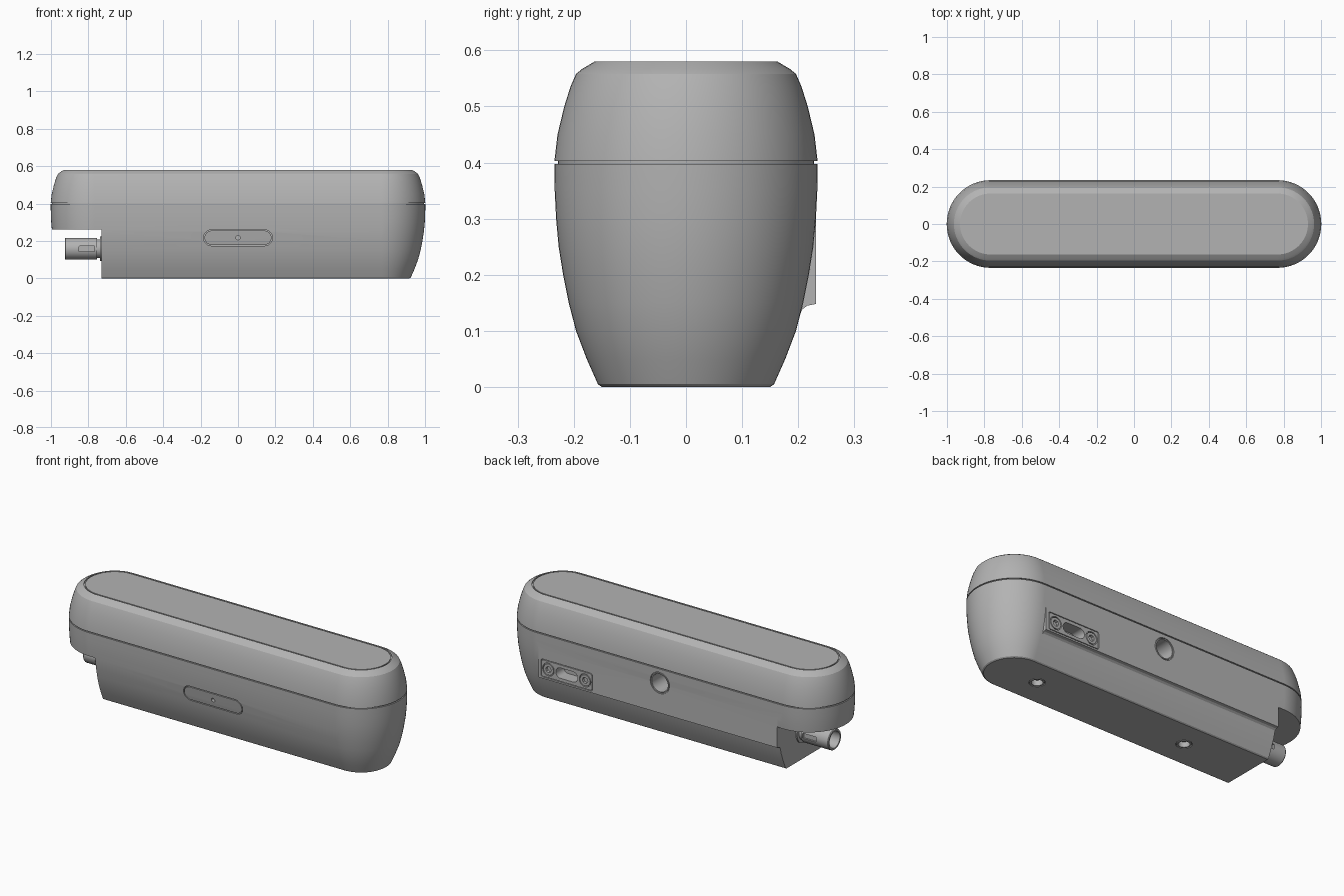
import bpy, bmesh, math

if "Cube" in bpy.data.objects:
    bpy.data.objects.remove(bpy.data.objects["Cube"], do_unlink=True)

grey = bpy.data.materials.new("satin_grey")
grey.use_nodes = True
grey.diffuse_color = (0.45, 0.45, 0.45, 1)
grey.node_tree.nodes["Principled BSDF"].inputs["Base Color"].default_value = (0.45, 0.45, 0.45, 1)

PLACE = {
    "x": lambda u, v, d: (d, u, v),
    "y": lambda u, v, d: (u, d, v),
    "z": lambda u, v, d: (u, v, d),
}


def rounded(cu, cv, hu, hv, r, n=10):
    """Rounded rectangle outline; also makes slots and circles."""
    pts = []
    for k, (su, sv) in enumerate([(1, 1), (-1, 1), (-1, -1), (1, -1)]):
        for i in range(n + 1):
            a = math.pi / 2 * (k + i / n)
            p = (cu + su * (hu - r) + r * math.cos(a), cv + sv * (hv - r) + r * math.sin(a))
            if not pts or math.dist(p, pts[-1]) > 1e-6:
                pts.append(p)
    if math.dist(pts[0], pts[-1]) < 1e-6:
        pts.pop()
    return pts


def circle(cu, cv, r, n=8):
    return rounded(cu, cv, r, r, r, n)


def loft(name, sections, axis, cyclic=False):
    """Skin a list of (outline, depth) sections, capped or joined in a loop."""
    bm = bmesh.new()
    rings = [[bm.verts.new(PLACE[axis](u, v, d)) for u, v in outline] for outline, d in sections]
    pairs = list(zip(rings, rings[1:]))
    if cyclic:
        pairs.append((rings[-1], rings[0]))
    else:
        bm.faces.new(rings[0])
        bm.faces.new(rings[-1])
    for a, b in pairs:
        for i in range(len(a)):
            j = (i + 1) % len(a)
            bm.faces.new((a[i], a[j], b[j], b[i]))
    bmesh.ops.recalc_face_normals(bm, faces=bm.faces)
    mesh = bpy.data.meshes.new(name)
    bm.to_mesh(mesh)
    bm.free()
    mesh.materials.append(grey)
    ob = bpy.data.objects.new(name, mesh)
    bpy.context.collection.objects.link(ob)
    return ob


def activate(ob):
    bpy.ops.object.select_all(action="DESELECT")
    ob.select_set(True)
    bpy.context.view_layer.objects.active = ob


def combine(ob, tool, operation="DIFFERENCE"):
    activate(ob)
    mod = ob.modifiers.new("shape", "BOOLEAN")
    mod.operation, mod.solver, mod.object = operation, "EXACT", tool
    bpy.ops.object.modifier_apply(modifier=mod.name)
    bpy.data.objects.remove(tool, do_unlink=True)


def cut(ob, outline, axis, d0, d1):
    combine(ob, loft("cutter", [(outline, d0), (outline, d1)], axis))


def groove(ob, outer, inner, axis, d0, d1):
    combine(ob, loft("cutter", [(outer, d0), (outer, d1), (inner, d1), (inner, d0)], axis, True))


def finish(ob):
    activate(ob)
    bpy.ops.object.shade_smooth_by_angle(angle=math.radians(25))
    mod = ob.modifiers.new("clean_shading", "WEIGHTED_NORMAL")
    mod.keep_sharp = True


# Body: long capsule whose radius swells to the seam, with seam and top panel grooves
profile = [
    (.150, 0), (.157, .005), (.177, .05), (.196, .1), (.209, .15), (.219, .2),
    (.227, .25), (.2315, .3), (.234, .35), (.2345, .397), (.228, .397), (.228, .403),
    (.2345, .403), (.229, .45), (.217, .5), (.206, .535), (.196, .558), (.185, .567),
    (.163, .58), (.157, .58), (.157, .573), (.150, .573), (.150, .58),
]
body = loft("body", [(rounded(0, 0, .767 + r, r, r, 16), z) for r, z in profile], "z")

# Flat pad on the back with a small cove along its lower edge
pad = [(.1, .1), (.192, .112), (.202, .126), (.207, .138), (.216, .145), (.232, .148), (.232, .385), (.1, .385)]
combine(body, loft("back_pad", [(pad, -.731), (pad, .757)], "x"), "UNION")

# Notch under the right end
cut(body, [(-1.2, -.4), (-.73, -.4), (-.73, .4), (-1.2, .4)], "z", -.1, .262)

# Front button outline and its pinhole
groove(body, rounded(0, .217, .184, .043, .043), rounded(0, .217, .179, .038, .038), "y", -.3, -.205)
cut(body, circle(0, .217, .011), "y", -.3, -.19)

# Back port plate with slot and two screws
PX, PZ, BACK = .58, .207, .232
groove(body, rounded(PX, PZ, .16, .05, .012), rounded(PX, PZ, .156, .046, .008), "y", .3, BACK - .008)
cut(body, rounded(PX, PZ, .068, .029, .029), "y", .3, BACK - .07)
for s in (-1, 1):
    x = PX + s * .114
    groove(body, circle(x, PZ, .036), circle(x, PZ, .031), "y", .3, BACK - .012)
    cut(body, circle(x, PZ, .017, 2), "y", .3, BACK - .015)

# Threaded mount hole in the middle of the back
groove(body, circle(0, .318, .060), circle(0, .318, .056), "y", .3, BACK - .006)
cut(body, circle(0, .318, .050), "y", .3, BACK - .11)

# Two round sockets underneath
for x in (-.32, .62):
    groove(body, circle(x, 0, .041), circle(x, 0, .037), "z", -.1, .008)
    cut(body, circle(x, 0, .029), "z", -.1, .03)
finish(body)

# Hollow round connector on the notch wall, with a slot through its sides
tube = [(.050, -.72), (.050, -.755), (.058, -.755), (.058, -.922), (.055, -.926), (.046, -.926), (.044, -.80)]
connector = loft("connector", [(circle(0, .158, r, 10), x) for r, x in tube], "x")
cut(connector, rounded(-.808, .158, .042, .014, .003, 2), "y", -.1, -.046)
cut(connector, rounded(-.808, .158, .042, .014, .003, 2), "y", .046, .1)
finish(connector)

# Collar around the connector root
groove_ring = [(circle(0, .158, .066, 10), -.725), (circle(0, .158, .066, 10), -.738)]
finish(loft("connector_collar", groove_ring, "x"))
